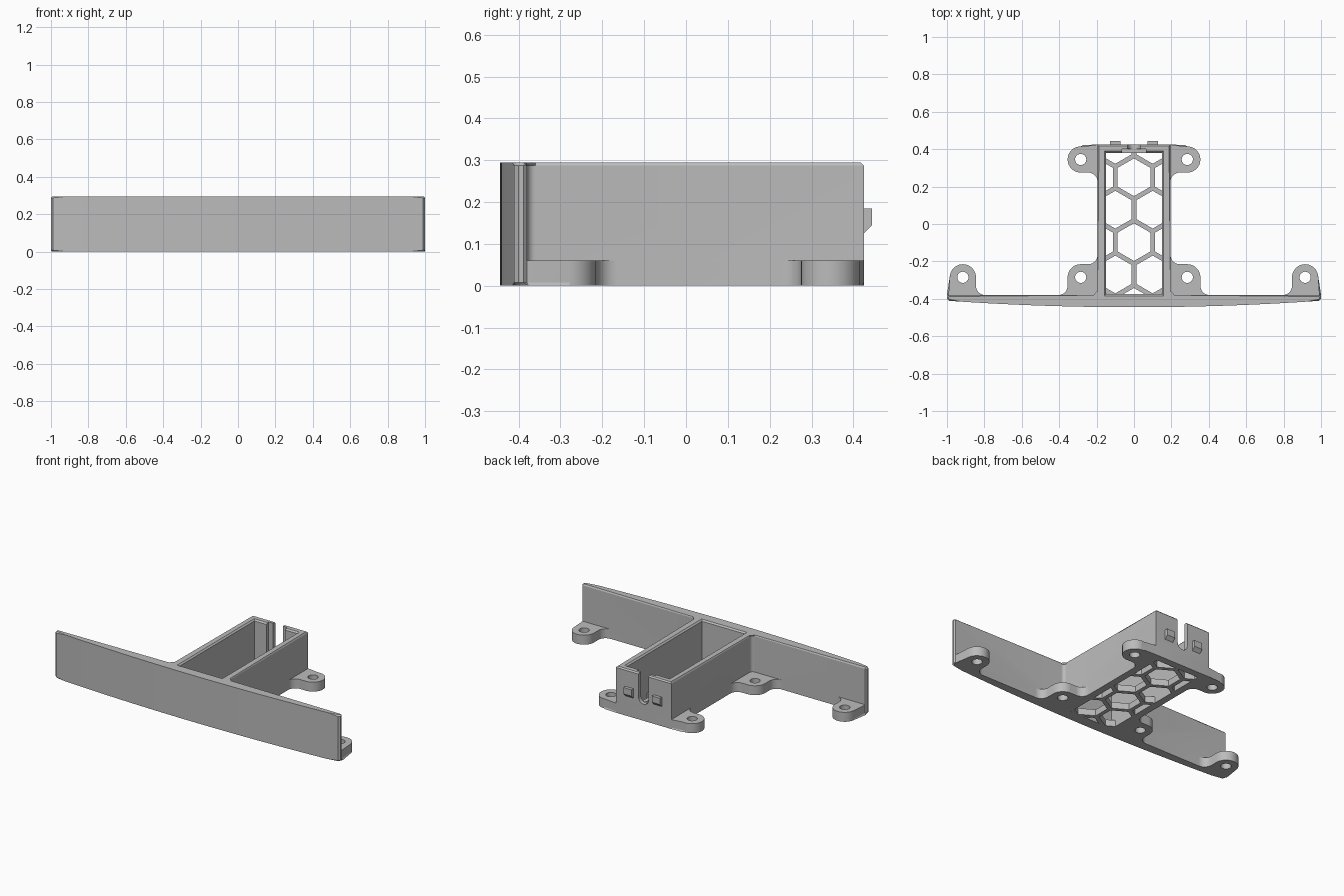
import bpy, bmesh
from math import sin, cos, radians

if "Cube" in bpy.data.objects:
    bpy.data.objects.remove(bpy.data.objects["Cube"], do_unlink=True)

GREY = bpy.data.materials.new("plain_grey")
GREY.use_nodes = True
GREY.diffuse_color = (0.5, 0.5, 0.5, 1)
GREY.node_tree.nodes["Principled BSDF"].inputs["Base Color"].default_value = (0.5, 0.5, 0.5, 1)

TOP, BASE, FLOOR = 0.295, 0.06, 0.04
WALL_X, BACK_Y, PANEL_Y = 0.195, 0.425, -0.38


def arc(cx, cy, r, a0, a1, n=12):
    """Points along a circular arc, angles in degrees."""
    return [(cx + r * cos(radians(a0 + (a1 - a0) * i / n)),
             cy + r * sin(radians(a0 + (a1 - a0) * i / n))) for i in range(n + 1)]


def mirrored(half):
    """Close a right-hand half outline across x = 0."""
    return half + [(-x, y) for x, y in reversed(half) if abs(x) > 1e-6]


def rect(x0, x1, y0, y1):
    return [(x0, y0), (x1, y0), (x1, y1), (x0, y1)]


def prism(name, outlines, lo, hi, chamfer_at=None, chamfer=0.008, axes="xyz"):
    """Extrude outlines along the third axis; optionally chamfer one end."""
    bm = bmesh.new()
    for pts in outlines:
        low = [bm.verts.new((a, b, lo)) for a, b in pts]
        high = [bm.verts.new((a, b, hi)) for a, b in pts]
        bm.faces.new(low[::-1])
        bm.faces.new(high)
        for i in range(len(pts)):
            j = (i + 1) % len(pts)
            bm.faces.new((low[i], low[j], high[j], high[i]))
    if chamfer_at is not None:
        rim = [e for e in bm.edges if all(abs(v.co.z - chamfer_at) < 1e-5 for v in e.verts)]
        bmesh.ops.bevel(bm, geom=rim, offset=chamfer, segments=1, affect='EDGES')
    order = [axes.index(c) for c in "xyz"]
    for v in bm.verts:
        v.co = [v.co[k] for k in order]
    bmesh.ops.recalc_face_normals(bm, faces=bm.faces)
    mesh = bpy.data.meshes.new(name)
    bm.to_mesh(mesh)
    bm.free()
    mesh.materials.append(GREY)
    obj = bpy.data.objects.new(name, mesh)
    bpy.context.collection.objects.link(obj)
    return obj


def combine(target, tool, operation):
    """Apply a boolean and discard the tool."""
    mod = target.modifiers.new("shape", 'BOOLEAN')
    mod.operation, mod.solver, mod.object = operation, 'EXACT', tool
    bpy.context.view_layer.objects.active = target
    bpy.ops.object.modifier_apply(modifier=mod.name)
    bpy.data.objects.remove(tool, do_unlink=True)


# Bowed front edge shared by the base and the panel
bow = [(x, -0.445 + 0.035 * x * x) for x in [0.99 * i / 14 for i in range(15)]]
bow += [(1, -0.40), (1, -0.388), (0.992, PANEL_Y)]

# Base plate with the six mounting ears
base_half = (bow
             + arc(0.915, -0.285, 0.07, 5, 180, 20)
             + arc(0.795, -0.33, 0.05, 0, -90)
             + arc(0.405, -0.33, 0.05, -90, -180)
             + arc(0.285, -0.285, 0.07, 0, 90)
             + arc(0.245, -0.165, 0.05, -90, -180)
             + arc(0.245, 0.225, 0.05, 180, 90)
             + arc(0.285, 0.345, 0.07, -90, 100, 20)
             + [(WALL_X, BACK_Y)])
body = prism("bumper_bracket", [mirrored(base_half)], 0, BASE, chamfer_at=0)

# Front panel and box walls
wall_half = bow + arc(WALL_X + 0.02, PANEL_Y + 0.02, 0.02, -90, -180, 6) + [(WALL_X, BACK_Y)]
combine(body, prism("walls", [mirrored(wall_half)], BASE, TOP, chamfer_at=TOP), 'UNION')

# Box cavity with a chamfered rim
combine(body, prism("cavity", [rect(-0.15, 0.15, -0.375, 0.38)], FLOOR, 0.4), 'DIFFERENCE')
rim = prism("rim_chamfer", [rect(-0.149, 0.149, -0.374, 0.379)], TOP - 0.01, TOP + 0.01)
for v in rim.data.vertices:
    if v.co.z > TOP:
        v.co.x += 0.02 if v.co.x > 0 else -0.02
        v.co.y += 0.02 if v.co.y > 0 else -0.02
combine(body, rim, 'DIFFERENCE')

# Honeycomb floor
PITCH, ROW, HOLE = 0.2, 0.1732, 0.101
hexes = []
for row in range(-1, 5):
    for col in range(-1, 2):
        cx = col * PITCH + (PITCH / 2 if row % 2 == 0 else 0)
        hexes.append(arc(cx, 0.423 - (row + 0) * ROW, HOLE, 30, 330, 5))
hexes += [arc(c * PITCH, 0.423 - 5 * ROW, HOLE, 30, 330, 5) for c in (-1, 0, 1)]
holes = prism("hex_holes", hexes, -0.05, FLOOR + 0.02)
combine(holes, prism("floor_area", [rect(-0.15, 0.15, -0.375, 0.38)], -0.1, 0.2), 'INTERSECT')
combine(body, holes, 'DIFFERENCE')

# Screw holes
screws = [arc(s * x, y, 0.03, 0, 345, 23)
          for s in (-1, 1) for x, y in ((0.915, -0.285), (0.285, -0.285), (0.285, 0.345))]
combine(body, prism("screw_holes", screws, -0.1, 0.1), 'DIFFERENCE')

# Cable slot through the back wall, with a wider pocket inside
slot = [(0.035, 0.4)] + arc(0, 0.14, 0.035, 0, -180) + [(-0.035, 0.4)]
combine(body, prism("cable_slot", [slot], 0.33, 0.5, axes="xzy"), 'DIFFERENCE')
combine(body, prism("slot_pocket", [rect(-0.065, 0.065, 0.37, 0.4)], 0.1, 0.4), 'DIFFERENCE')

# Latch nubs on the back wall
nub = [(0.415, 0.185), (0.445, 0.185), (0.445, 0.145), (0.425, 0.125), (0.415, 0.125)]
for s in (-1, 1):
    combine(body, prism("latch_nub", [nub], s * 0.1 - 0.028, s * 0.1 + 0.028, axes="yzx"), 'UNION')

bpy.ops.object.select_all(action='DESELECT')
body.select_set(True)
bpy.context.view_layer.objects.active = body
bpy.ops.object.shade_smooth_by_angle(angle=radians(25))
